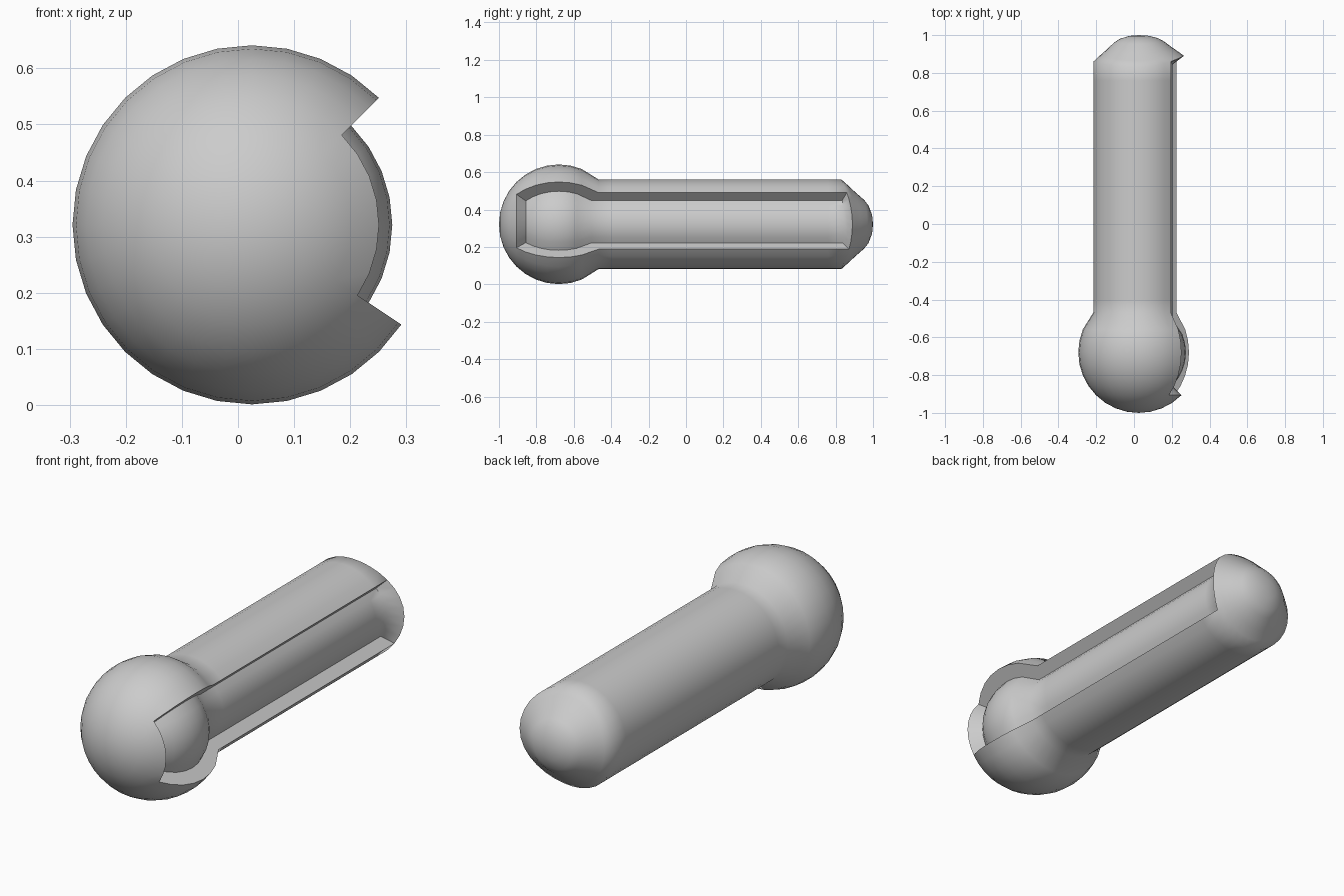
import bpy, bmesh
from math import sin, cos, pi, radians, asin

if "Cube" in bpy.data.objects:
    bpy.data.objects.remove(bpy.data.objects["Cube"])

N = 32
CX, CY, CZ = 0.025, -0.68, 0.321          # centre of the ball, axis runs along y
R_BALL, R_TUBE = 0.32, 0.24               # outer radii
R_BALL_IN, R_TUBE_IN = 0.25, 0.18         # radii of the recessed floor
SLOT = range(-3, 4)                       # angular cells of the opening (+x side)


def ang(k):
    return 2 * pi * k / N


def rim(k, left, right, base):
    """Wavy y position of the tube end."""
    c = cos(ang(k))
    return base + (right if c > 0 else left) * c * c


# Stations along the axis: (outer (y, r), inner (y, r)), as functions of angle
stations = []
join_out = pi - asin(R_TUBE / R_BALL)
join_in = pi - asin(R_TUBE_IN / R_BALL_IN)
thetas = [radians(11.25 * i) for i in range(12)]
thetas[-1] = join_out
for i, t in enumerate(thetas):
    ti = join_in if i == 11 else t
    stations.append((lambda k, t=t: (CY - R_BALL * cos(t), R_BALL * sin(t)),
                     lambda k, t=ti: (CY - R_BALL_IN * cos(t), R_BALL_IN * sin(t))))
JOIN = 11
for y in (-0.40, 0.2, 0.76):
    stations.append((lambda k, y=y: (y, R_TUBE), lambda k, y=y: (y, R_TUBE_IN)))
stations.append((lambda k: (rim(k, 0.03, 0.06, 0.83), R_TUBE),
                 lambda k: (rim(k, 0.01, 0.02, 0.825), R_TUBE_IN)))
S0, S1 = 4, len(stations) - 1             # slot start and end stations
for r, f in ((0.21, 0.2), (0.175, 0.42), (0.13, 0.72), (0.1, 0.86), (0.05, 0.97), (0, 1)):
    def cap(k, r=r, f=f):
        y = rim(k, 0.03, 0.06, 0.83)
        return y + (1.0 - y) * f, r
    stations.append((cap, cap))

bm = bmesh.new()
cache = {}


def vert(s, k, inner=False):
    k %= N
    y, r = stations[s][1 if inner else 0](k)
    key = (s, 0 if r < 1e-6 else k, inner)
    if key not in cache:
        cache[key] = bm.verts.new((CX + r * cos(ang(k)), y, CZ + r * sin(ang(k))))
    return cache[key]


def face(*vs):
    vs = list(dict.fromkeys(vs))
    bm.faces.new(vs)


# Outer skin, with the slot cells sunk to the inner floor
slot_cells = {k % N for k in SLOT}
for s in range(len(stations) - 1):
    for k in range(N):
        sunk = S0 <= s < S1 and k in slot_cells
        face(vert(s, k, sunk), vert(s, k + 1, sunk),
             vert(s + 1, k + 1, sunk), vert(s + 1, k, sunk))

# Long walls of the slot
for k in (SLOT[0], SLOT[-1] + 1):
    for s in range(S0, S1):
        face(vert(s, k), vert(s + 1, k), vert(s + 1, k, True), vert(s, k, True))

# End walls of the slot
for s in (S0, S1):
    for k in SLOT:
        face(vert(s, k), vert(s, k + 1), vert(s, k + 1, True), vert(s, k, True))

bmesh.ops.recalc_face_normals(bm, faces=bm.faces)
me = bpy.data.meshes.new("slotted_ball_tube")
bm.to_mesh(me)
bm.free()
ob = bpy.data.objects.new("slotted_ball_tube", me)
bpy.context.collection.objects.link(ob)
bpy.context.view_layer.objects.active = ob
ob.select_set(True)
bpy.ops.object.shade_smooth_by_angle(angle=radians(60))
